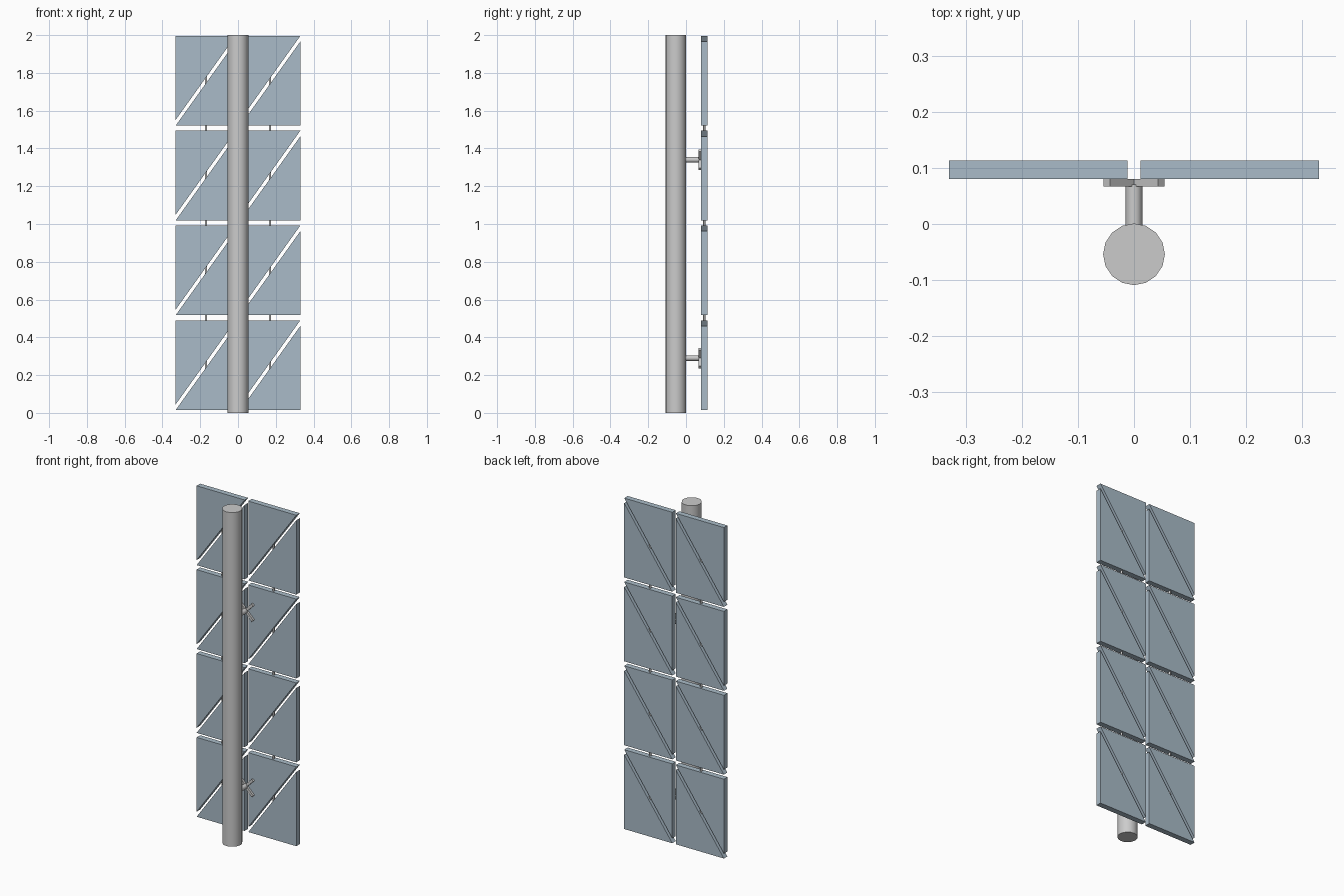
import bpy, bmesh, math
from mathutils import Vector

if "Cube" in bpy.data.objects:
    bpy.data.objects.remove(bpy.data.objects["Cube"])

blue = bpy.data.materials.new("panel_blue")
blue.diffuse_color = (0.40, 0.50, 0.58, 1)
blue.use_nodes = True
blue.node_tree.nodes["Principled BSDF"].inputs["Base Color"].default_value = blue.diffuse_color


def finish(bm, name, mat=None, smooth=False):
    bmesh.ops.recalc_face_normals(bm, faces=bm.faces)
    me = bpy.data.meshes.new(name)
    bm.to_mesh(me)
    bm.free()
    for p in me.polygons:
        p.use_smooth = smooth and len(p.vertices) == 4
    ob = bpy.data.objects.new(name, me)
    bpy.context.collection.objects.link(ob)
    if mat:
        me.materials.append(mat)
    return ob


def prism(name, pts, y0, y1, mat=None):
    """Extrude an (x, z) outline along y."""
    bm = bmesh.new()
    face = bm.faces.new([bm.verts.new((x, y0, z)) for x, z in pts])
    ext = bmesh.ops.extrude_face_region(bm, geom=[face])
    verts = [g for g in ext["geom"] if isinstance(g, bmesh.types.BMVert)]
    bmesh.ops.translate(bm, vec=(0, y1 - y0, 0), verts=verts)
    return finish(bm, name, mat)


def rod(name, a, b, r, sides):
    """Closed cylinder from a to b."""
    a, b = Vector(a), Vector(b)
    bm = bmesh.new()
    bmesh.ops.create_cone(bm, cap_ends=True, segments=sides, radius1=r,
                          radius2=r, depth=(b - a).length)
    m = (b - a).to_track_quat("Z", "Y").to_matrix().to_4x4()
    m.translation = (a + b) / 2
    bmesh.ops.transform(bm, matrix=m, verts=bm.verts)
    return finish(bm, name, smooth=True)


# Round post
rod("post", (0, -0.054, 0), (0, -0.054, 2), 0.055, 16)

# Triangular panels: two columns, four rows, split along the diagonal
Y0, Y1, GAP = 0.08, 0.113, 0.03
for x0, x1 in ((-0.33, -0.012), (0.012, 0.33)):
    for row in range(4):
        z0 = 0.015 + row * 0.502
        z1 = z0 + 0.475
        prism("upper_panel", [(x0, z0 + GAP), (x1, z1), (x0, z1)], Y0, Y1, blue)
        prism("lower_panel", [(x0, z0), (x1, z0), (x1, z1 - GAP)], Y0, Y1, blue)

# Thin rods threading each column of panels
for side in (-1, 1):
    rod("linking_rod", (side * 0.169, 0.0965, 0.1),
        (side * 0.169, 0.0965, 1.9), 0.006, 8)

# Brackets: stem plus flat X-shaped plate
L, W = 0.0686, 0.0078
plus = [(W, W), (W, L), (-W, L), (-W, W), (-L, W), (-L, -W),
        (-W, -W), (-W, -L), (W, -L), (W, -W), (L, -W), (L, W)]
c = math.sqrt(0.5)
for z in (0.29, 1.34):
    rod("bracket_stem", (0, -0.005, z), (0, 0.07, z), 0.015, 12)
    prism("bracket_cross", [((u - v) * c, z + (u + v) * c) for u, v in plus],
          0.067, 0.08)
